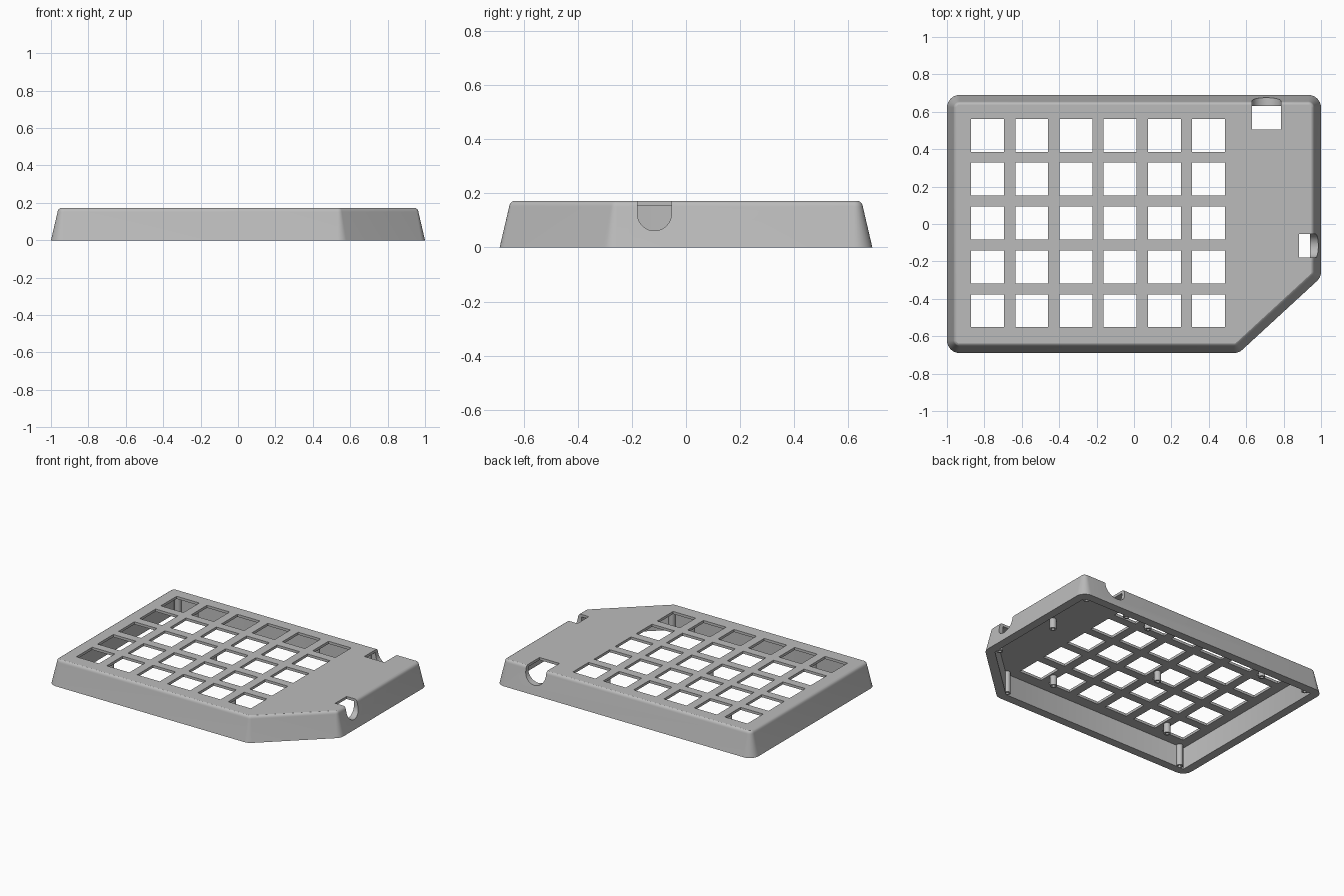
import bpy, bmesh, math
from mathutils import Vector

if "Cube" in bpy.data.objects:
    bpy.data.objects.remove(bpy.data.objects["Cube"], do_unlink=True)

grey = bpy.data.materials.new("mid grey plastic")
grey.use_nodes = True
grey.diffuse_color = (0.5, 0.5, 0.5, 1)
grey.node_tree.nodes["Principled BSDF"].inputs["Base Color"].default_value = (0.5, 0.5, 0.5, 1)

HEIGHT, PLATE_Z, WALL = 0.172, 0.154, 0.06
OUTLINE = [(-1, -0.69), (0.56, -0.69), (1, -0.285), (1, 0.69), (-1, 0.69)]


def rounded(inset, radius, z, steps=8):
    """Loop of the case outline, moved inward and with rounded corners."""
    pts = [Vector(p) for p in OUTLINE]
    n = len(pts)
    loop = []
    for i, p in enumerate(pts):
        a = (p - pts[i - 1]).normalized()
        b = (pts[(i + 1) % n] - p).normalized()
        na, nb = Vector((-a.y, a.x)), Vector((-b.y, b.x))
        centre = p + (na + nb) * (inset + radius) / (1 + na.dot(nb))
        start = math.atan2(-na.y, -na.x)
        turn = math.acos(max(-1, min(1, a.dot(b))))
        for k in range(steps + 1):
            t = start + turn * k / steps
            loop.append((centre.x + radius * math.cos(t), centre.y + radius * math.sin(t), z))
    return loop


def loft(bm, loops):
    """Closed solid through matching loops."""
    rings = [[bm.verts.new(p) for p in loop] for loop in loops]
    n = len(rings[0])
    for low, high in zip(rings, rings[1:]):
        for i in range(n):
            j = (i + 1) % n
            bm.faces.new((low[i], low[j], high[j], high[i]))
    bm.faces.new(rings[0][::-1])
    bm.faces.new(rings[-1])


def finish(name, bm):
    bmesh.ops.recalc_face_normals(bm, faces=bm.faces)
    mesh = bpy.data.meshes.new(name)
    bm.to_mesh(mesh)
    bm.free()
    mesh.materials.append(grey)
    obj = bpy.data.objects.new(name, mesh)
    bpy.context.collection.objects.link(obj)
    return obj


def solid(name, *lofts):
    bm = bmesh.new()
    for loops in lofts:
        loft(bm, loops)
    return finish(name, bm)


def activate(obj):
    bpy.ops.object.select_all(action='DESELECT')
    obj.select_set(True)
    bpy.context.view_layer.objects.active = obj


def cut(target, cutter):
    cutter.hide_render = True
    mod = target.modifiers.new("cut", 'BOOLEAN')
    mod.operation, mod.solver, mod.object = 'DIFFERENCE', 'EXACT', cutter
    activate(target)
    bpy.ops.object.modifier_apply(modifier=mod.name)
    bpy.data.objects.remove(cutter, do_unlink=True)


def u_profile(centre, half, z):
    """U-shaped slot section, open at the top."""
    arc = [math.pi * (1 + k / 20) for k in range(21)]
    pts = [(centre + half * math.cos(t), z + half * math.sin(t)) for t in arc]
    return pts + [(centre + half, 0.3), (centre - half, 0.3)]


# Tapered outer body with softened top edge
profile = [(0, 0), (0.15, 0.035), (0.155, 0.036), (0.163, 0.039), (0.168, 0.0435), (HEIGHT, 0.05)]
case = solid("case_shell", [rounded(d, 0.068 - d, z) for z, d in profile])

# Hollow underside
cut(case, solid("cavity", [rounded(WALL, 0.004, z, 2) for z in (-0.1, PLATE_Z)]))

# Grid of square key openings
COLS = [-0.783 + 0.2364 * i for i in range(6)]
ROWS = [-0.464 + 0.2345 * j for j in range(5)]
h = 0.088
keys = [[[(x - h, y - h, z), (x + h, y - h, z), (x + h, y + h, z), (x - h, y + h, z)]
         for z in (0.1, 0.3)] for x in COLS for y in ROWS]
cut(case, solid("key_openings", *keys))

# Cable notches in the side and back walls
side = u_profile(-0.117, 0.063, 0.125)
cut(case, solid("side_notch", [[(x, y, z) for y, z in side] for x in (0.882, 1.2)]))
back = u_profile(0.708, 0.078, 0.14)
cut(case, solid("back_notch", [[(x, y, z) for x, z in back] for y in (0.505, 0.9)]))


def post(name, x, y, bottom, radius=0.022):
    """Screw post hanging from the top plate, with a blind hole in its end."""
    bm = bmesh.new()
    depth = PLATE_Z + 0.004 - bottom
    bmesh.ops.create_cone(bm, cap_ends=True, segments=24, radius1=radius, radius2=radius, depth=depth)
    bmesh.ops.translate(bm, verts=bm.verts, vec=(x, y, bottom + depth / 2))
    end = min(bm.faces, key=lambda f: f.calc_center_median().z)
    bmesh.ops.inset_individual(bm, faces=[end], thickness=radius * 0.5)
    hole = bmesh.ops.extrude_discrete_faces(bm, faces=[end])["faces"][0]
    bmesh.ops.translate(bm, verts=hole.verts, vec=(0, 0, depth * 0.6))
    return finish(name, bm)


parts = [case]
# Long posts along the walls
for i, (x, y) in enumerate([(-0.9, -0.62), (-0.9, 0.62), (0.54, -0.615),
                            (0.92, -0.235), (0.915, 0.62), (0.58, 0.615)]):
    parts.append(post(f"wall_post_{i + 1}", x, y, 0.003))

# Short posts between the key openings
gap_left, gap_mid, gap_right = [(COLS[i] + COLS[i + 1]) / 2 for i in (0, 2, 4)]
for i, (x, y) in enumerate([(gap_left, ROWS[0]), (gap_left, ROWS[4]), (gap_right, ROWS[0]),
                            (gap_right, ROWS[4]), (gap_mid, ROWS[2]), (0.75, 0.09)]):
    parts.append(post(f"plate_post_{i + 1}", x, y, 0.085))

for obj in parts:
    activate(obj)
    bpy.ops.object.shade_smooth_by_angle(angle=math.radians(28))
